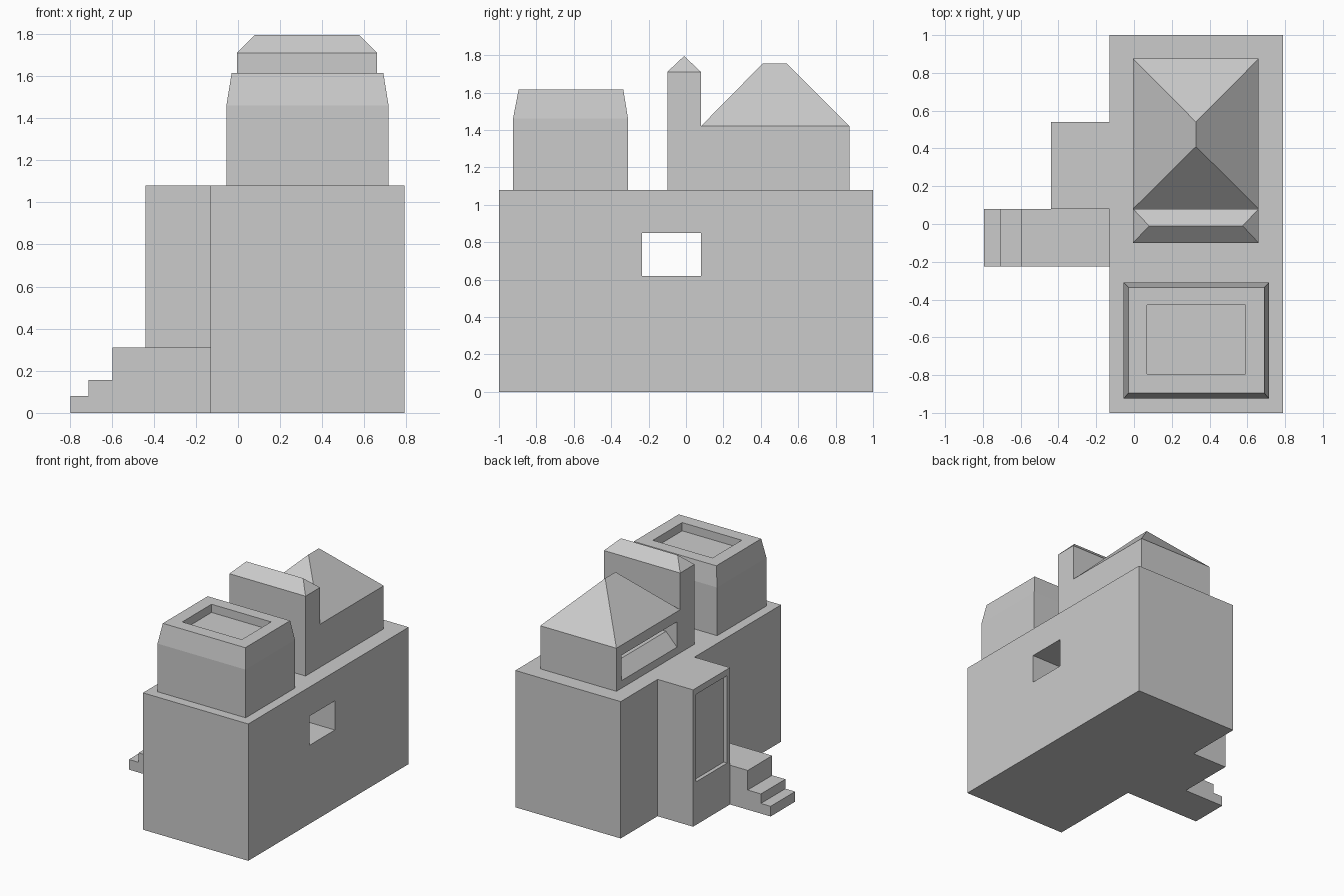
import bpy, bmesh

if "Cube" in bpy.data.objects:
    bpy.data.objects.remove(bpy.data.objects["Cube"])


def loft(name, rings):
    """Closed solid through stacked rectangles (x0, x1, y0, y1, z)."""
    bm = bmesh.new()
    loops = []
    for x0, x1, y0, y1, z in rings:
        loops.append([bm.verts.new(p) for p in
                      ((x0, y0, z), (x1, y0, z), (x1, y1, z), (x0, y1, z))])
    bm.faces.new(loops[0][::-1])
    bm.faces.new(loops[-1])
    for a, b in zip(loops, loops[1:]):
        for i in range(4):
            j = (i + 1) % 4
            bm.faces.new((a[i], a[j], b[j], b[i]))
    # collapses the doubled corners of roof ridges
    bmesh.ops.remove_doubles(bm, verts=bm.verts, dist=1e-5)
    return finish(name, bm)


def prism(name, profile, y0, y1):
    """Extrude an x-z profile along y."""
    bm = bmesh.new()
    face = bm.faces.new([bm.verts.new((x, y0, z)) for x, z in profile])
    ext = bmesh.ops.extrude_face_region(bm, geom=[face])
    verts = [g for g in ext["geom"] if isinstance(g, bmesh.types.BMVert)]
    bmesh.ops.translate(bm, verts=verts, vec=(0, y1 - y0, 0))
    return finish(name, bm)


def finish(name, bm):
    bmesh.ops.recalc_face_normals(bm, faces=bm.faces)
    mesh = bpy.data.meshes.new(name)
    bm.to_mesh(mesh)
    bm.free()
    obj = bpy.data.objects.new(name, mesh)
    bpy.context.collection.objects.link(obj)
    return obj


def box(name, x0, x1, y0, y1, z0, z1):
    return loft(name, [(x0, x1, y0, y1, z0), (x0, x1, y0, y1, z1)])


def cut(obj, cutter):
    mod = obj.modifiers.new("opening", 'BOOLEAN')
    mod.operation, mod.solver, mod.object = 'DIFFERENCE', 'EXACT', cutter
    dg = bpy.context.evaluated_depsgraph_get()
    mesh = bpy.data.meshes.new_from_object(obj.evaluated_get(dg))
    obj.modifiers.clear()
    obj.data = mesh
    bpy.data.objects.remove(cutter)


# main building with a window passing straight through
body = box("main_building", -0.13, 0.79, -1, 1, 0, 1.08)
cut(body, box("window_cutter", -0.3, 1, -0.235, 0.08, 0.62, 0.85))

# side bay with a shallow recessed panel
bay = box("side_bay", -0.44, -0.13, 0.08, 0.54, 0, 1.08)
cut(bay, box("panel_cutter", -0.6, -0.41, 0.115, 0.505, 0.34, 1.03))

# entrance steps
prism("entrance_steps", [(-0.13, 0), (-0.795, 0), (-0.795, 0.08), (-0.71, 0.08),
                         (-0.71, 0.155), (-0.595, 0.155), (-0.595, 0.31),
                         (-0.13, 0.31)], -0.225, 0.08)

# front tower with tapered crown and sunken top
tower = loft("front_tower", [(-0.055, 0.715, -0.925, -0.31, 1.08),
                             (-0.055, 0.715, -0.925, -0.31, 1.46),
                             (-0.03, 0.69, -0.895, -0.335, 1.615)])
cut(tower, box("top_cutter", 0.07, 0.59, -0.795, -0.43, 1.55, 1.8))

# narrow middle wall with hipped cap
loft("middle_wall", [(-0.005, 0.66, -0.1, 0.08, 1.08),
                     (-0.005, 0.66, -0.1, 0.08, 1.71),
                     (0.08, 0.575, -0.01, -0.01, 1.795)])

# rear attic with hipped roof and a window with a sloping sill
attic = loft("rear_attic", [(-0.005, 0.66, 0.08, 0.875, 1.08),
                            (-0.005, 0.66, 0.08, 0.875, 1.42),
                            (0.328, 0.328, 0.41, 0.54, 1.755)])
cut(attic, prism("sill_cutter", [(-0.1, 1.14), (-0.005, 1.14), (0.09, 1.24),
                                 (0.2, 1.24), (0.2, 1.34), (-0.1, 1.34)], 0.12, 0.81))
